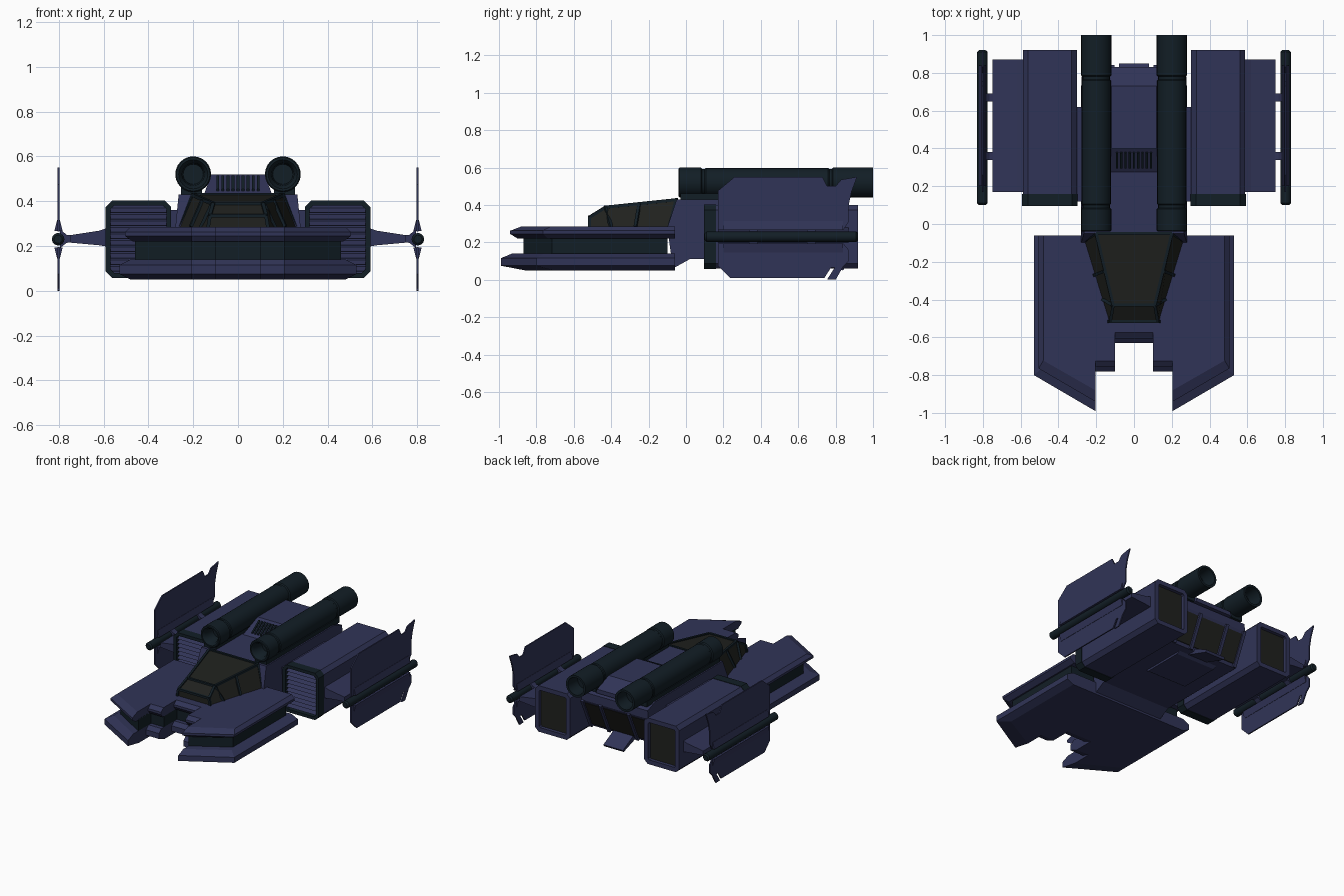
import bpy, bmesh, math
from mathutils import Vector

if "Cube" in bpy.data.objects:
    bpy.data.objects.remove(bpy.data.objects["Cube"])


def material(name, rgb):
    m = bpy.data.materials.new(name)
    m.diffuse_color = (*rgb, 1)
    m.use_nodes = True
    m.node_tree.nodes["Principled BSDF"].inputs["Base Color"].default_value = m.diffuse_color
    return m


BLUE = material("hull_blue", (0.030, 0.034, 0.095))
DARK = material("dark_metal", (0.006, 0.013, 0.019))
GLASS = material("smoked_glass", (0.014, 0.015, 0.013))


def loft(name, rings, mat, mirror=False, smooth=False, insets=()):
    """Skin closed rings; insets are (direction, border, depth, material) on end faces."""
    bm = bmesh.new()
    vs = [[bm.verts.new(p) for p in r] for r in rings]
    n = len(rings[0])
    for a, b in zip(vs, vs[1:]):
        for i in range(n):
            j = (i + 1) % n
            bm.faces.new((a[i], a[j], b[j], b[i]))
    bm.faces.new(vs[0])
    bm.faces.new(vs[-1])
    bmesh.ops.recalc_face_normals(bm, faces=bm.faces)
    mats = [mat]
    for d, border, depth, m in insets:
        bm.normal_update()
        f = max(bm.faces, key=lambda f: (round(f.normal.dot(Vector(d)), 2), f.calc_area()))
        bmesh.ops.inset_individual(bm, faces=[f], thickness=border)
        nrm = f.normal.copy()
        e = bmesh.ops.extrude_discrete_faces(bm, faces=[f])["faces"][0]
        bmesh.ops.translate(bm, verts=e.verts, vec=-nrm * depth)
        mats.append(m)
        e.material_index = len(mats) - 1
    me = bpy.data.meshes.new(name)
    bm.to_mesh(me)
    bm.free()
    for m in mats:
        me.materials.append(m)
    ob = bpy.data.objects.new(name, me)
    bpy.context.collection.objects.link(ob)
    if mirror:
        ob.modifiers.new("mirror", "MIRROR")
    if smooth:
        bpy.ops.object.select_all(action="DESELECT")
        ob.select_set(True)
        bpy.context.view_layer.objects.active = ob
        bpy.ops.object.shade_smooth_by_angle(angle=math.radians(35))
    return ob


def prism(name, prof, axis, a, b, mat, **kw):
    if axis == "x":
        rings = [[(t, u, v) for u, v in prof] for t in (a, b)]
    else:
        rings = [[(u, t, v) for u, v in prof] for t in (a, b)]
    return loft(name, rings, mat, **kw)


def box(name, x, y, z, mat, **kw):
    return prism(name, [(x[0], z[0]), (x[1], z[0]), (x[1], z[1]), (x[0], z[1])], "y", *y, mat, **kw)


def lathe(name, prof, x, z, mat, sides=24):
    ang = [2 * math.pi * i / sides for i in range(sides)]
    return loft(name, [[(x + r * math.cos(a), y, z + r * math.sin(a)) for a in ang] for r, y in prof],
                mat, mirror=True, smooth=True)


def strut(name, a, b, r, mat):
    a, b = Vector(a), Vector(b)
    u = (b - a).cross(Vector((0, 0, 1))).normalized() * r
    v = (b - a).cross(u).normalized() * r
    return loft(name, [[p + u + v, p - u + v, p - u - v, p + u - v] for p in (a, b)], mat, mirror=True)


def octagon(x0, x1, z0, z1, c):
    return [(x0 + c, z0), (x1 - c, z0), (x1, z0 + c), (x1, z1 - c),
            (x1 - c, z1), (x0 + c, z1), (x0, z1 - c), (x0, z0 + c)]


# Layered nose: lower slab, dark recessed core and upper slab; levels are (z, side inset, front inset)
LAYERS = {"lower_slab": (BLUE, [(.05, .05, .13), (.075, 0, 0), (.115, 0, 0), (.14, .05, .06)]),
          "core": (DARK, [(.13, .07, .12), (.23, .07, .12)]),
          "upper_slab": (BLUE, [(.22, .06, .09), (.245, .025, .05), (.262, .025, .05), (.285, .05, .11)])}
for layer, (mat, levels) in LAYERS.items():
    back = -.10 if layer == "core" else -.06
    loft("prong_" + layer, [[(.205, back, z), (.53 - s, back, z), (.53 - s, -.80 + f * .7, z), (.205, -.99 + f, z)]
                            for z, s, f in levels], mat, mirror=True)
    loft("inner_block_" + layer, [[(.10, back, z), (.207, back, z), (.207, -.78 + f * .5, z), (.10, -.78 + f * .5, z)]
                                  for z, s, f in levels], mat, mirror=True)
    loft("nose_centre_" + layer, [[(-.102, back, z), (.102, back, z), (.102, -.63 + f * .5, z), (-.102, -.63 + f * .5, z)]
                                  for z, s, f in levels], mat)

# Main hull, tapering slightly to the roof
hull = [(-.07, .06), (.02, .11), (.72, .11), (.83, .34), (.83, .40), (.74, .43), (-.05, .43), (-.10, .28)]
loft("hull", [[(s * (.28 - max(0, z - .28) * .1), y, z) for y, z in hull] for s in (-1, 1)], BLUE)

# Rear windows and loading ramp on the slanted tail
rear = [(.733, .13), (.738, .13), (.825, .32), (.820, .32)]
prism("rear_window_centre", rear, "x", -.10, .10, GLASS)
prism("rear_window_side", rear, "x", .13, .25, GLASS, mirror=True)
for i, x in enumerate((.115, .262)):
    strut(f"rear_window_frame_{i}", (x, .725, .11), (x, .832, .34), .012, BLUE)
prism("loading_ramp", [(.66, .11), (.72, .13), (.85, .065), (.84, .05)], "x", -.08, .08, BLUE)
prism("belly_plate", [(.30, .12), (.34, .095), (.64, .095), (.68, .12)], "x", -.16, .16, BLUE)

# Roof hump with a louvred sloping intake
loft("roof_hump", [[(s * (.155 - (z - .42) * .35), y, z) for y, z in
                    [(.26, .42), (.40, .52), (.73, .52), (.83, .45), (.83, .42)]] for s in (-1, 1)], BLUE)
for i in range(9):
    x = -.09 + i * .0225
    prism(f"roof_louvre_{i}", [(.295, .44), (.295, .455), (.375, .514), (.385, .50)], "x", x - .006, x + .006, DARK)

# Canopy: glass with dark frame beams
low = [(.265, -.09, .275), (.135, -.515, .275)]
mid = (.125, -.515, .335)
top = [(.20, -.05, .428), (.11, -.43, .388)]
side_ring = [low[0], low[1], mid, top[1], top[0]]
loft("canopy_glass", [[(-x, y, z) for x, y, z in side_ring], side_ring], GLASS)
midside = [(.165, -.40, .28), (.115, -.43, .385)]
for i, (a, b) in enumerate([(top[0], top[1]), (top[1], mid), (mid, low[1]), (low[0], low[1]),
                            (low[0], top[0]), midside, ((.21, -.27, .285), (.158, -.25, .405)),
                            (top[1], (0, -.43, .388)), (mid, (0, -.515, .335)), (top[0], (0, -.05, .428))]):
    strut(f"canopy_frame_{i}", a, b, .008, DARK)

# Roof tubes
lathe("roof_tube", [(.045, .06), (.05, -.02), (.065, -.04), (.075, -.04), (.08, -.034), (.08, .08), (.072, .086),
                    (.072, .10), (.077, .106), (.077, .76), (.072, .766), (.072, .78), (.08, .786),
                    (.08, 1.0), (.064, 1.0), (.055, .90)], .20, .52, DARK)
box("tube_saddle", (.16, .255), (-.03, .82), (.42, .46), DARK, mirror=True)

# Engine nacelles with slatted intakes and recessed exhausts
prism("engine", octagon(.303, .588, .06, .40, .027), "y", .14, .92, BLUE, mirror=True,
      insets=[((0, 1, 0), .035, .025, GLASS)])
prism("intake_rim", octagon(.298, .592, .057, .403, .03), "y", .095, .16, DARK, mirror=True,
      insets=[((0, -1, 0), .024, .05, DARK)])
for i in range(10):
    z = .098 + i * .029
    prism(f"intake_slat_{i}", [(.105, z - .009), (.112, z - .011), (.147, z + .004), (.14, z + .011)],
          "x", .32, .57, BLUE, mirror=True)
box("engine_link", (.26, .31), (.12, .62), (.14, .36), BLUE, mirror=True)

# Stub wings, brackets and outer rods
prism("stub_wing", [(.57, .195), (.57, .285), (.62, .268), (.75, .248), (.75, .215), (.62, .203)],
      "y", .17, .87, BLUE, mirror=True)
for i, y in enumerate((.36, .67)):
    prism(f"rod_bracket_{i}", [(.72, .218), (.72, .246), (.765, .25), (.795, .275), (.795, .19), (.765, .214)],
          "y", y - .022, y + .022, BLUE, mirror=True)
lathe("outer_rod", [(.018, .10), (.028, .11), (.028, .91), (.018, .92)], .803, .23, DARK, sides=16)

# Vertical fins above and below each rod
upper = [(.17, .265), (.17, .475), (.26, .55), (.73, .55), (.755, .50), (.80, .50), (.83, .535), (.915, .55),
         (.885, .47), (.87, .40), (.87, .31), (.84, .265)]
lower = [(.17, .195), (.17, .075), (.235, .01), (.74, .01), (.775, .065), (.795, .065), (.755, .002), (.80, 0),
         (.84, .07), (.87, .10), (.87, .16), (.84, .195)]
prism("upper_fin", upper, "x", .797, .806, BLUE, mirror=True)
prism("lower_fin", lower, "x", .797, .806, BLUE, mirror=True)
for nm, s in (("upper", 1), ("lower", -1)):
    prism(nm + "_fin_root", [(x, .23 + s * h) for x, h in [(.783, .036), (.82, .036), (.808, .085), (.795, .085)]],
          "y", .20, .84, BLUE, mirror=True)
